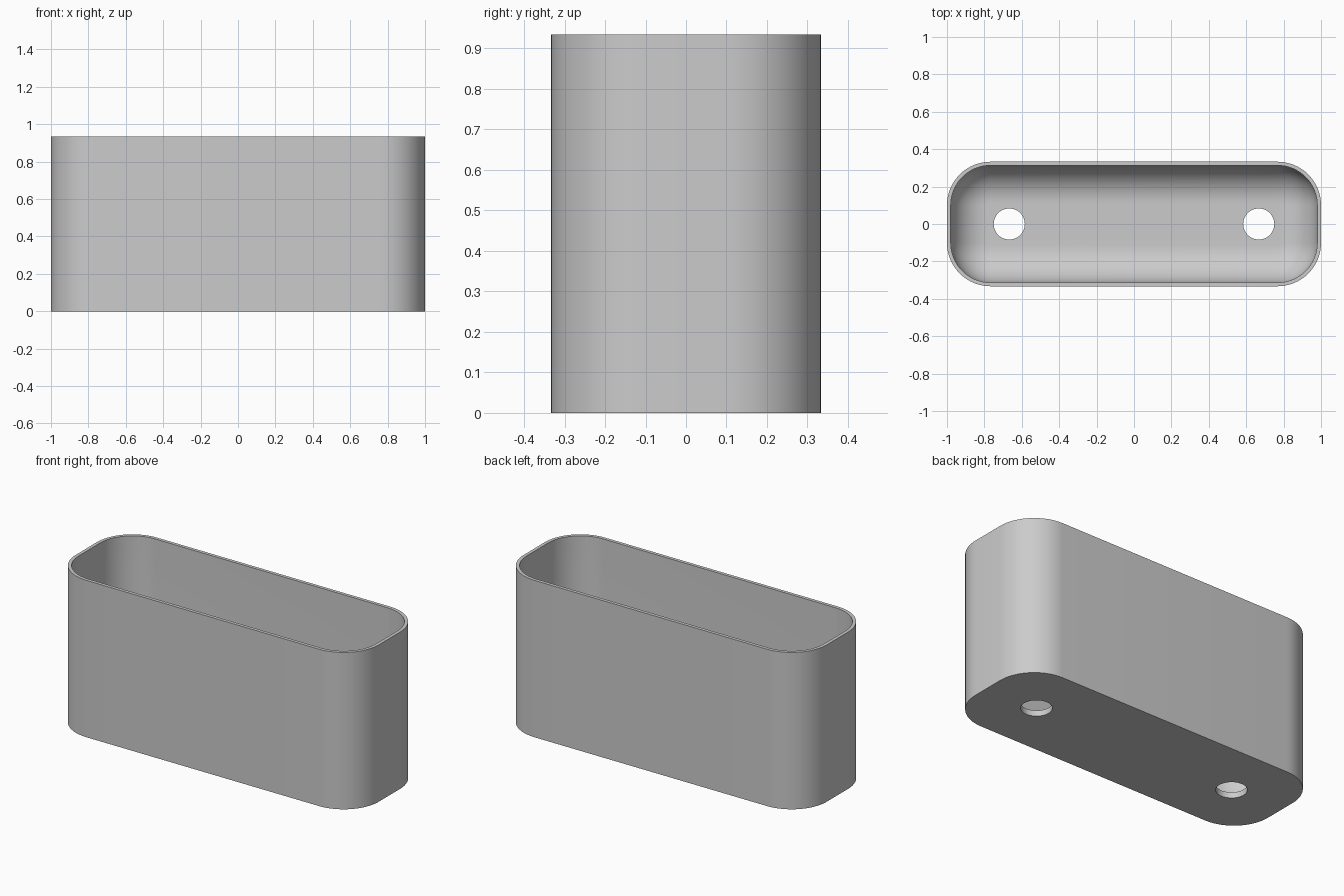
import bpy
import bmesh
from math import sin, cos, pi, radians

if "Cube" in bpy.data.objects:
    bpy.data.objects.remove(bpy.data.objects["Cube"], do_unlink=True)

HALF_X, HALF_Y, HEIGHT = 1.0, 0.333, 0.935
CORNER, WALL, FLOOR, FILLET = 0.233, 0.02, 0.034, 0.2
HOLE_X, HOLE_R = 0.667, 0.083
STEPS = 16

grey = bpy.data.materials.new("plain grey")
grey.use_nodes = True
colour = (0.6, 0.6, 0.6, 1)
grey.diffuse_color = colour
grey.node_tree.nodes["Principled BSDF"].inputs["Base Color"].default_value = colour


def ring(bm, inset, z):
    """Rounded rectangle, pulled inwards by inset, at height z."""
    r = CORNER - inset
    cx, cy = HALF_X - CORNER, HALF_Y - CORNER
    verts = []
    for quarter, (sx, sy) in enumerate(((1, 1), (-1, 1), (-1, -1), (1, -1))):
        for i in range(STEPS + 1):
            a = (quarter + i / STEPS) * pi / 2
            verts.append(bm.verts.new((sx * cx + r * cos(a), sy * cy + r * sin(a), z)))
    return verts


# Section from the outer base, over the rim, down to the rounded inner floor
section = [(0, 0), (0, HEIGHT), (WALL, HEIGHT)]
for i in range(STEPS + 1):
    a = i / STEPS * pi / 2
    section.append((WALL + FILLET * (1 - cos(a)), FLOOR + FILLET * (1 - sin(a))))

bm = bmesh.new()
rings = [ring(bm, inset, z) for inset, z in section]
for low, high in zip(rings, rings[1:]):
    n = len(low)
    for i in range(n):
        j = (i + 1) % n
        bm.faces.new((low[i], low[j], high[j], high[i]))
bm.faces.new(rings[0][::-1])
bm.faces.new(rings[-1])
bmesh.ops.recalc_face_normals(bm, faces=bm.faces)
mesh = bpy.data.meshes.new("container")
bm.to_mesh(mesh)
bm.free()
mesh.materials.append(grey)
container = bpy.data.objects.new("container", mesh)
bpy.context.collection.objects.link(container)

# Two round holes through the floor
for side in (-1, 1):
    bpy.ops.mesh.primitive_cylinder_add(vertices=48, radius=HOLE_R, depth=0.2,
                                        location=(side * HOLE_X, 0, 0))
    cutter = bpy.context.object
    cutter.name = "hole_cutter"
    cutter.hide_render = True
    cutter.data.materials.append(grey)
    bpy.ops.object.select_all(action="DESELECT")
    container.select_set(True)
    bpy.context.view_layer.objects.active = container
    cut = container.modifiers.new("hole", "BOOLEAN")
    cut.operation = "DIFFERENCE"
    cut.solver = "EXACT"
    cut.object = cutter
    bpy.ops.object.modifier_apply(modifier=cut.name)
    bpy.data.objects.remove(cutter, do_unlink=True)

bpy.ops.object.shade_smooth_by_angle(angle=radians(30))
